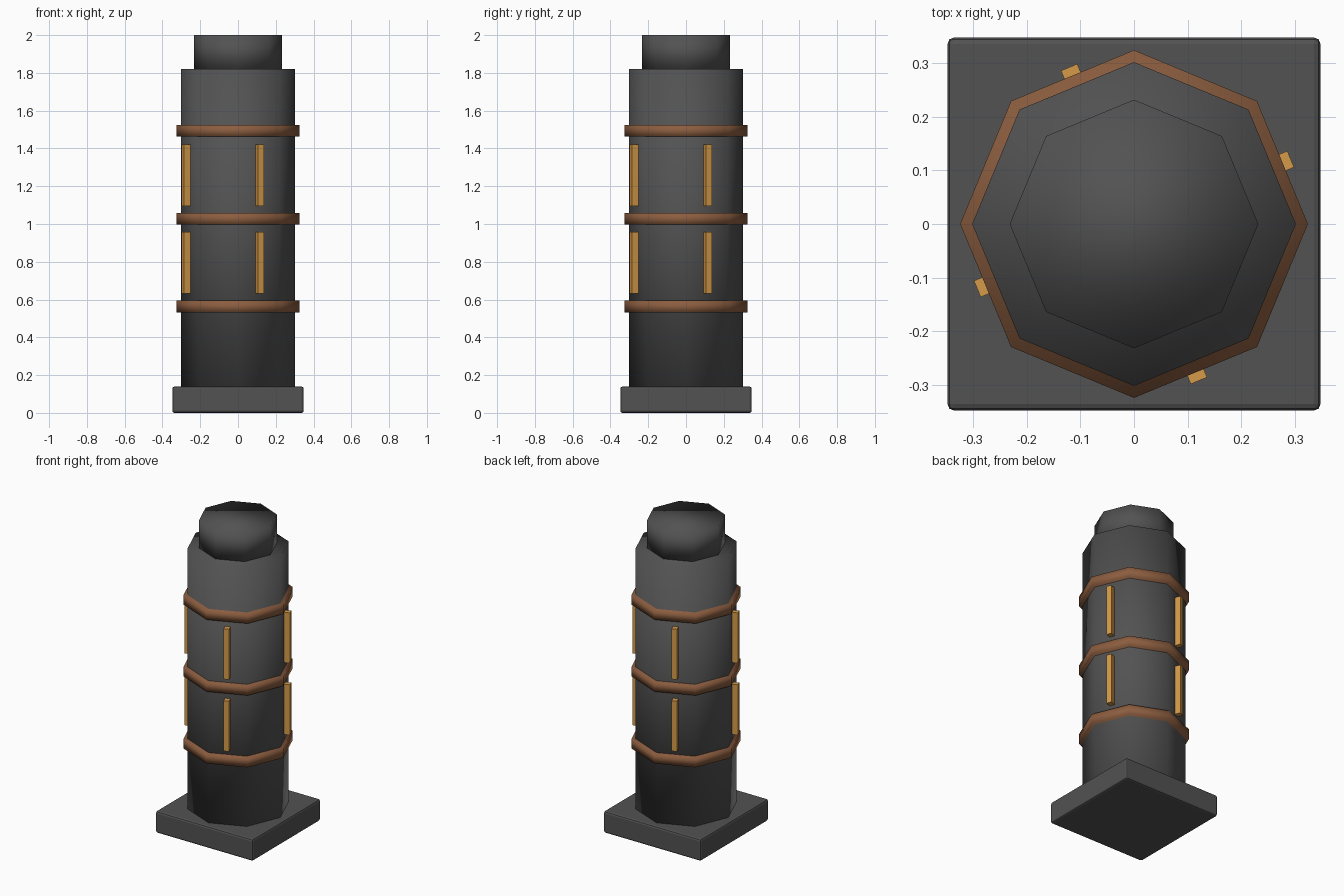
import bpy
import math

if "Cube" in bpy.data.objects:
    bpy.data.objects.remove(bpy.data.objects["Cube"], do_unlink=True)


def make_material(name, color):
    mat = bpy.data.materials.new(name)
    mat.use_nodes = True
    mat.diffuse_color = color
    mat.node_tree.nodes["Principled BSDF"].inputs["Base Color"].default_value = color
    return mat


stone = make_material("dark grey stone", (0.085, 0.085, 0.085, 1))
copper = make_material("brown copper", (0.26, 0.11, 0.05, 1))
brass = make_material("golden brass", (0.66, 0.32, 0.065, 1))


def finish(name, mat):
    obj = bpy.context.object
    obj.name = obj.data.name = name
    obj.data.materials.append(mat)
    return obj


def octagon(name, radius, bottom, top, mat):
    """Eight-sided drum with a corner on each axis, softly shaded all over."""
    bpy.ops.mesh.primitive_cylinder_add(
        vertices=8, radius=radius, depth=top - bottom,
        location=(0, 0, (bottom + top) / 2))
    bpy.ops.object.shade_smooth()
    return finish(name, mat)


def box(name, size, location, angle, mat):
    bpy.ops.mesh.primitive_cube_add(size=1, location=location, rotation=(0, 0, angle))
    obj = finish(name, mat)
    obj.scale = size
    bpy.ops.object.transform_apply(location=False, rotation=False, scale=True)
    return obj


# Square foot with softened edges
plinth = box("plinth", (0.696, 0.696, 0.14), (0, 0, 0.07), 0, stone)
bevel = plinth.modifiers.new("soft edges", "BEVEL")
bevel.width = 0.012
bevel.segments = 2

# Column and its narrower cap
octagon("column", 0.302, 0.14, 1.82, stone)
octagon("cap", 0.232, 1.82, 2.0, stone)

# Bands around the column
for i in range(3):
    z = 0.563 + 0.465 * i
    octagon(f"band_{i + 1}", 0.3245, z - 0.031, z + 0.031, copper)

# Upright strips on every second face, between the bands
for row in range(2):
    for side in range(4):
        angle = math.radians(22.5 + 90 * side)
        place = (0.296 * math.cos(angle), 0.296 * math.sin(angle), 0.794 + 0.465 * row)
        box(f"strip_{row + 1}_{side + 1}", (0.041, 0.033, 0.325), place, angle, brass)
